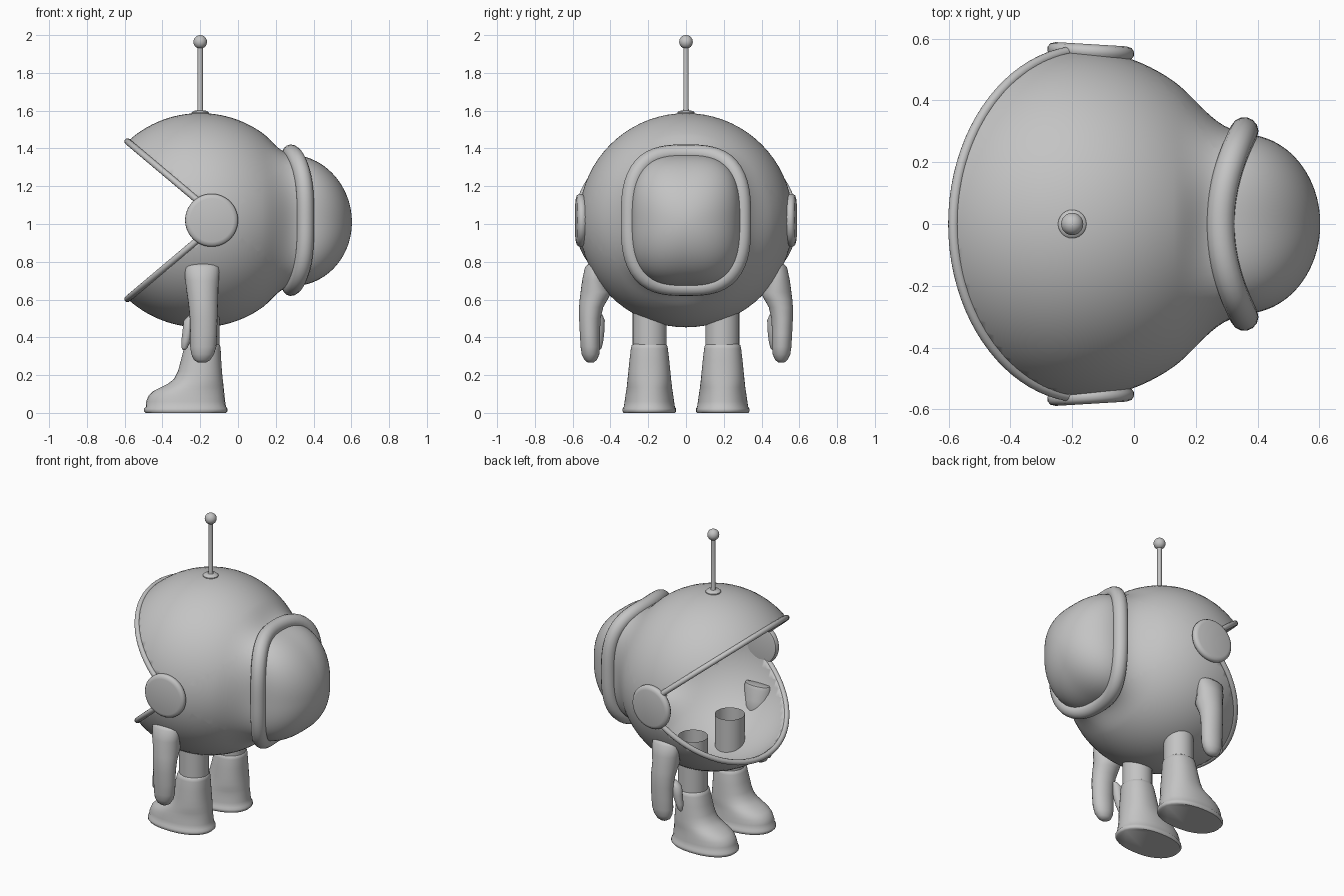
import bpy, bmesh, math
from mathutils import Vector, Matrix

if "Cube" in bpy.data.objects:
    bpy.data.objects.remove(bpy.data.objects["Cube"])

R = 0.567
C = Vector((-0.2, 0, 1.02))          # body centre
HINGE, ALPHA = -0.09, math.radians(40.1)   # mouth corner x and half opening
SEG = 72

grey = bpy.data.materials.new("plain_grey")
grey.diffuse_color = (0.55, 0.55, 0.55, 1)
grey.use_nodes = True
grey.node_tree.nodes["Principled BSDF"].inputs["Base Color"].default_value = grey.diffuse_color


def finish(name, bm, angle=40):
    me = bpy.data.meshes.new(name)
    bm.to_mesh(me)
    bm.free()
    ob = bpy.data.objects.new(name, me)
    bpy.context.collection.objects.link(ob)
    me.materials.append(grey)
    bpy.ops.object.select_all(action='DESELECT')
    ob.select_set(True)
    bpy.context.view_layer.objects.active = ob
    bpy.ops.object.shade_smooth_by_angle(angle=math.radians(angle))
    return ob


def loft(rings, caps=(True, True), closed=False):
    """Skin a list of point rings."""
    bm = bmesh.new()
    vs = [[bm.verts.new(p) for p in r] for r in rings]
    n = len(vs[0])
    for k in range(len(vs) if closed else len(vs) - 1):
        a, b = vs[k], vs[(k + 1) % len(vs)]
        for i in range(n):
            j = (i + 1) % n
            bm.faces.new((a[i], a[j], b[j], b[i]))
    if not closed:
        if caps[0]:
            bm.faces.new(vs[0])
        if caps[1]:
            bm.faces.new(vs[-1])
    bmesh.ops.recalc_face_normals(bm, faces=bm.faces)
    return bm


def angles(n):
    return [2 * math.pi * i / n for i in range(n)]


def oval(cx, cy, z, rx, ry, n=2.0, seg=40):
    """Horizontal superellipse ring."""
    out = []
    for t in angles(seg):
        c, s = math.cos(t), math.sin(t)
        r = (abs(c / rx) ** n + abs(s / ry) ** n) ** (-1 / n)
        out.append((cx + r * c, cy + r * s, z))
    return out


def turned(profile, seg=40):
    """Round part from (radius, height) pairs."""
    return loft([oval(0, 0, h, r, r, seg=seg) for r, h in profile])


def closed_tube(path, centre, rad, seg=14):
    rings = []
    for i, p in enumerate(path):
        t = (path[(i + 1) % len(path)] - path[i - 1]).normalized()
        side = t.cross(p - centre).normalized()
        out = side.cross(t)
        rings.append([p + rad * (math.cos(a) * out + math.sin(a) * side) for a in angles(seg)])
    return loft(rings, closed=True)


def port(t, a, b, n=3.0):
    """Point on the curved rounded-rectangle port at the back."""
    c, s = math.cos(t), math.sin(t)
    r = (abs(c / a) ** n + abs(s / b) ** n) ** (-1 / n)
    return Vector((0.28 + 0.077 * min(1, abs(r * c / a)) ** 2, r * c, C.z + r * s))


# Body: sphere flaring into the port, mouth wedge cut out
rings = []
PHI = 2.19
for k in range(41):
    f = 0.03 + (PHI - 0.03) * k / 40
    rings.append([C + R * Vector((-math.cos(f), math.sin(f) * math.cos(t), math.sin(f) * math.sin(t)))
                  for t in angles(SEG)])
last = rings[-1]
for k in range(1, 13):
    u = k / 12
    ring = []
    for t, p0 in zip(angles(SEG), last):
        p1 = port(t, 0.30, 0.355)
        d = (p1 - p0).length / 3
        q0 = p0 + d * Vector((math.sin(PHI), math.cos(PHI) * math.cos(t), math.cos(PHI) * math.sin(t)))
        q1 = p1 - d * Vector((1, 0, 0))
        ring.append((1 - u) ** 3 * p0 + 3 * u * (1 - u) ** 2 * q0 + 3 * u * u * (1 - u) * q1 + u ** 3 * p1)
    rings.append(ring)
bm = loft(rings)
bmesh.ops.delete(bm, geom=[f for f in bm.faces if len(f.verts) > 10 and f.calc_center_median().x > 0],
                 context='FACES_ONLY')
for s in (1, -1):
    bmesh.ops.bisect_plane(bm, geom=bm.verts[:] + bm.edges[:] + bm.faces[:], dist=1e-5,
                           plane_co=(HINGE, 0, C.z), plane_no=(math.sin(ALPHA), 0, s * math.cos(ALPHA)))
gone = []
for f in bm.faces:
    m = f.calc_center_median()
    if abs(m.z - C.z) < (HINGE - m.x) * math.tan(ALPHA):
        gone.append(f)
bmesh.ops.delete(bm, geom=gone, context='FACES')
body = finish("body_shell", bm)
shell = body.modifiers.new("thickness", 'SOLIDIFY')
shell.thickness = 0.02
shell.offset = -1

# Mouth rim: upper and lower arcs meeting at the hinges
ca, sa = math.cos(ALPHA), math.sin(ALPHA)
k = HINGE - C.x
mid = k * ca                          # arc centre along the cut plane
rad = math.sqrt(R * R - (k * sa) ** 2)
t0 = math.acos(-mid / rad)            # angle at the hinge
path = []
for s in (1, -1):
    for i in range(48):
        t = s * (t0 - 2 * t0 * i / 48)
        d = mid + rad * math.cos(t)
        path.append(Vector((HINGE - d * ca, rad * math.sin(t), C.z + s * d * sa)))
finish("mouth_rim", closed_tube(path, C, 0.017), 60)

# Back port frame and dome
finish("port_frame", closed_tube([port(t, 0.30, 0.355) for t in angles(SEG)],
                                 Vector((0.3, 0, C.z)), 0.046), 60)
rings = []
for i in range(22):
    f = math.pi / 2 * i / 21.3
    ring = []
    for t in angles(SEG):
        p = port(t, 0.29, 0.348, 3.0 - 0.9 * i / 21)
        ring.append((p.x + (0.603 - p.x) * math.sin(f), p.y * math.cos(f),
                     C.z - 0.01 * math.sin(f) + (p.z - C.z) * math.cos(f)))
    rings.append(ring)
finish("port_dome", loft(rings, caps=(False, True)))

# Antenna
bm = turned([(0.046, 1.575), (0.046, 1.59), (0.038, 1.598), (0.016, 1.602),
             (0.014, 1.61), (0.014, 1.95)], 24)
bmesh.ops.translate(bm, verts=bm.verts, vec=(C.x, 0, 0))
finish("antenna_rod", bm)
bm = bmesh.new()
bmesh.ops.create_uvsphere(bm, u_segments=24, v_segments=16, radius=0.036,
                          matrix=Matrix.Translation((C.x, 0, 1.964)))
finish("antenna_ball", bm)

ARM = [  # z, x, inner y, outer y, half depth
    (0.79, -0.19, 0.44, 0.515, 0.085), (0.77, -0.19, 0.43, 0.535, 0.092),
    (0.70, -0.19, 0.42, 0.55, 0.089), (0.64, -0.188, 0.395, 0.558, 0.084),
    (0.60, -0.186, 0.415, 0.563, 0.08), (0.56, -0.184, 0.438, 0.566, 0.077),
    (0.50, -0.182, 0.452, 0.566, 0.073), (0.42, -0.182, 0.456, 0.562, 0.071),
    (0.35, -0.184, 0.455, 0.558, 0.069), (0.31, -0.187, 0.459, 0.552, 0.06),
    (0.28, -0.19, 0.472, 0.537, 0.043), (0.266, -0.19, 0.49, 0.52, 0.02)]
BOOT = [  # z, front x, back x, half width
    (0.0, -0.49, -0.063, 0.136), (0.008, -0.497, -0.055, 0.142), (0.022, -0.497, -0.055, 0.142),
    (0.032, -0.488, -0.063, 0.135), (0.06, -0.486, -0.068, 0.131), (0.09, -0.474, -0.071, 0.127),
    (0.115, -0.45, -0.074, 0.123), (0.135, -0.41, -0.076, 0.12), (0.155, -0.37, -0.078, 0.118),
    (0.18, -0.338, -0.081, 0.115), (0.22, -0.318, -0.085, 0.111), (0.28, -0.302, -0.089, 0.105),
    (0.34, -0.287, -0.092, 0.098), (0.358, -0.281, -0.095, 0.094), (0.364, -0.272, -0.103, 0.086)]

for s, side in ((1, "left"), (-1, "right")):
    # Ear disc
    bm = turned([(0.115, -0.024), (0.132, -0.02), (0.14, -0.008), (0.14, 0.006),
                 (0.132, 0.017), (0.115, 0.022)], 48)
    bmesh.ops.transform(bm, verts=bm.verts,
                        matrix=Matrix.Translation((-0.14, s * 0.56, C.z))
                        @ Matrix.Rotation(-s * 0.06, 4, 'Z') @ Matrix.Rotation(-s * math.pi / 2, 4, 'X'))
    finish(side + "_ear_disc", bm)

    # Arm and thumb
    finish(side + "_arm", loft([oval(x, s * (a + b) / 2, z, d, (b - a) / 2, seg=28)
                                for z, x, a, b, d in ARM]), 60)
    thumb = [(0.52, -0.235, 0.02), (0.49, -0.255, 0.032), (0.44, -0.262, 0.031),
             (0.38, -0.276, 0.024), (0.345, -0.283, 0.016), (0.332, -0.286, 0.006)]
    finish(side + "_thumb", loft([oval(x, s * 0.462, z, r, r, seg=16) for z, x, r in thumb]), 60)

    # Leg tube, open where it pokes into the hollow body, and boot
    finish(side + "_leg", loft([oval(-0.187, s * 0.192, z, 0.09, 0.09) for z in (0.3, 0.5, 0.7)],
                               caps=(True, False)))
    finish(side + "_boot", loft([oval((a + b) / 2, s * 0.194, z, (b - a) / 2, w, 2.25)
                                 for z, a, b, w in BOOT]), 50)
